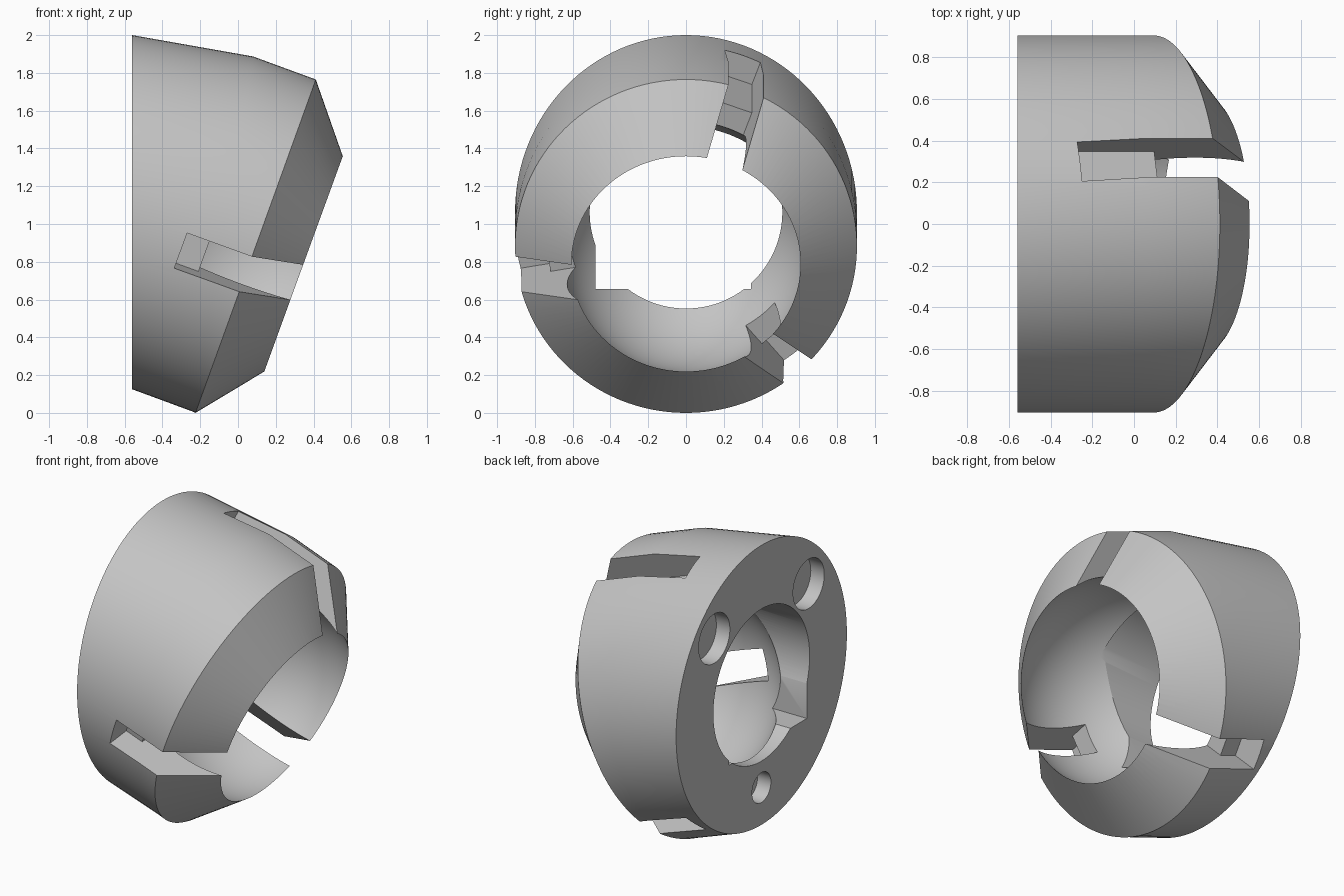
import bpy, bmesh
from math import sin, cos, pi, radians
from mathutils import Matrix, Vector

cube = bpy.data.objects.get("Cube")
if cube:
    bpy.data.objects.remove(cube, do_unlink=True)

grey = bpy.data.materials.new("mid grey")
grey.use_nodes = True
colour = (0.55, 0.55, 0.55, 1)
grey.diffuse_color = colour
grey.node_tree.nodes["Principled BSDF"].inputs["Base Color"].default_value = colour

SEGMENTS = 128
TILT = radians(20)
# Tilted frame: local x = sideways, y = up the mouth plane, z = out of the mouth
MOUTH = Matrix(((0, sin(TILT), cos(TILT), 0.35),
                (1, 0, 0, 0),
                (0, cos(TILT), -sin(TILT), 0.788),
                (0, 0, 0, 1)))


def finish(bm, name):
    bmesh.ops.recalc_face_normals(bm, faces=bm.faces)
    mesh = bpy.data.meshes.new(name)
    bm.to_mesh(mesh)
    bm.free()
    mesh.materials.append(grey)
    obj = bpy.data.objects.new(name, mesh)
    bpy.context.collection.objects.link(obj)
    return obj


def box(name, low, high, frame=Matrix()):
    low, high = Vector(low), Vector(high)
    bm = bmesh.new()
    place = Matrix.Translation((low + high) / 2) @ Matrix.Diagonal((*(high - low), 1))
    bmesh.ops.create_cube(bm, size=1, matrix=frame @ place)
    return finish(bm, name)


def bore(name, y, z, radius, x0, x1):
    bm = bmesh.new()
    place = Matrix.Translation(((x0 + x1) / 2, y, z)) @ Matrix.Rotation(pi / 2, 4, 'Y')
    bmesh.ops.create_cone(bm, cap_ends=True, segments=SEGMENTS, radius1=radius,
                          radius2=radius, depth=x1 - x0, matrix=place)
    return finish(bm, name)


# Body: loft through ellipses given by bottom point, top point and half width
sections = [((-0.56, 0.125), (-0.56, 2.0), 0.905),
            ((-0.24, 0.007), (0.08, 1.887), 0.905),
            ((-0.225, 0.0), (0.412, 1.765), 0.905),
            ((0.144, 0.222), (0.556, 1.355), 0.603)]
bm = bmesh.new()
rings = []
for bottom, top, width in sections:
    a, b = Vector((bottom[0], 0, bottom[1])), Vector((top[0], 0, top[1]))
    ring = []
    for i in range(SEGMENTS):
        t = 2 * pi * i / SEGMENTS
        ring.append(bm.verts.new((a + b) / 2 + (b - a) / 2 * cos(t)
                                 + Vector((0, width * sin(t), 0))))
    rings.append(ring)
for r, s in zip(rings, rings[1:]):
    for i in range(SEGMENTS):
        j = (i + 1) % SEGMENTS
        bm.faces.new((r[i], r[j], s[j], s[i]))
bm.faces.new(rings[0])
bm.faces.new(rings[-1])
body = finish(bm, "socket_body")

# Ball cavity
bm = bmesh.new()
bmesh.ops.create_uvsphere(bm, u_segments=SEGMENTS, v_segments=64, radius=0.664,
                          matrix=MOUTH @ Matrix.Translation((0, 0, -0.273)))
cutters = [finish(bm, "ball_cavity")]

# Rear bore with squared corners, and blind holes in the rear face
cutters.append(bore("rear_bore", 0, 1.0625, 0.51, -0.7, -0.1))
cutters.append(box("bore_corners", (-0.7, -0.48, 0.655), (-0.18, 0.345, 1.06)))
for y, z, radius in ((-0.5, 1.55, 0.165), (0.5, 1.565, 0.165), (0, 0.375, 0.1)):
    cutters.append(bore("blind_hole", y, z, radius, -0.7, -0.46))

# Three stepped slots around the mouth
for angle, end in ((20, -0.95), (140, -0.638), (260, -0.638)):
    frame = MOUTH @ Matrix.Rotation(-radians(angle), 4, 'Z')
    cutters.append(box("slot", (-0.1, 0.3, -0.512), (0.1, 1.4, 0.3), frame))
    cutters.append(box("slot_step", (-0.1, 0.745, end), (0.1, 1.4, -0.3), frame))

# Cut everything, then bake the result and drop the cutters
for cutter in cutters:
    cutter.hide_render = True
    mod = body.modifiers.new(cutter.name, 'BOOLEAN')
    mod.operation = 'DIFFERENCE'
    mod.solver = 'EXACT'
    mod.object = cutter
bpy.context.view_layer.update()
graph = bpy.context.evaluated_depsgraph_get()
baked = bpy.data.meshes.new_from_object(body.evaluated_get(graph))
body.modifiers.clear()
body.data = baked
baked.materials.clear()
baked.materials.append(grey)
for poly in baked.polygons:
    poly.material_index = 0
for cutter in cutters:
    bpy.data.objects.remove(cutter, do_unlink=True)

bpy.ops.object.select_all(action='DESELECT')
body.select_set(True)
bpy.context.view_layer.objects.active = body
bpy.ops.object.shade_smooth_by_angle(angle=radians(25))
